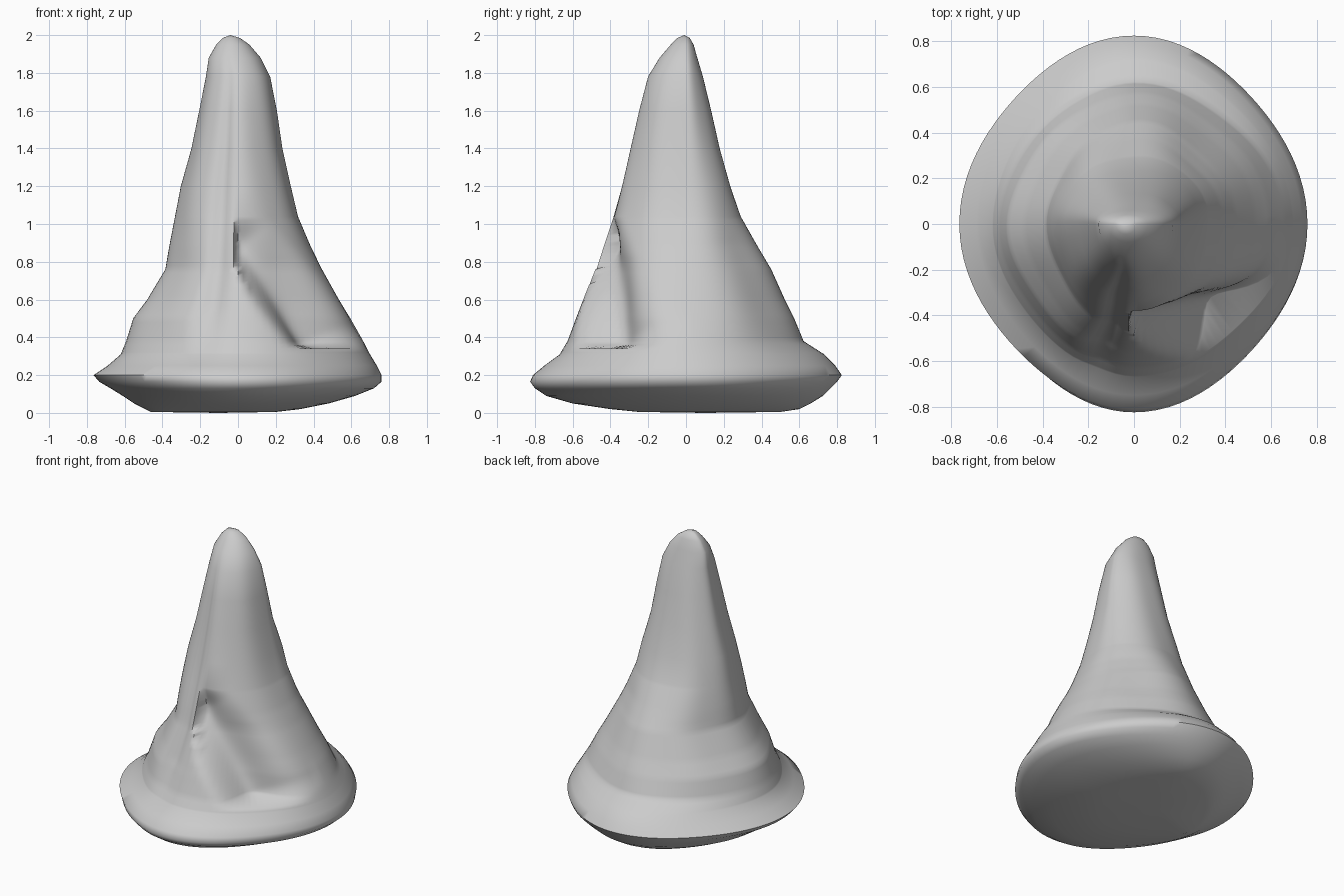
import bpy, bmesh, math

if "Cube" in bpy.data.objects:
    bpy.data.objects.remove(bpy.data.objects["Cube"])

# Profile rows: height, then reach to -x, +x, -y, +y
ROWS = [
    (0.005, 0.46, 0.20, 0.25, 0.50), (0.02, 0.49, 0.33, 0.40, 0.60),
    (0.05, 0.55, 0.48, 0.60, 0.66), (0.09, 0.61, 0.62, 0.74, 0.725),
    (0.13, 0.675, 0.72, 0.80, 0.765), (0.165, 0.735, 0.76, 0.825, 0.80),
    (0.20, 0.765, 0.76, 0.81, 0.825), (0.25, 0.69, 0.735, 0.75, 0.79),
    (0.31, 0.62, 0.70, 0.67, 0.73), (0.38, 0.59, 0.665, 0.63, 0.62),
    (0.50, 0.55, 0.60, 0.585, 0.57), (0.60, 0.475, 0.54, 0.545, 0.52),
    (0.76, 0.38, 0.45, 0.48, 0.45), (0.88, 0.36, 0.39, 0.44, 0.38),
    (1.04, 0.33, 0.32, 0.385, 0.29), (1.20, 0.30, 0.28, 0.335, 0.235),
    (1.40, 0.245, 0.235, 0.29, 0.18), (1.60, 0.205, 0.205, 0.245, 0.135),
    (1.78, 0.17, 0.17, 0.20, 0.09), (1.88, 0.155, 0.12, 0.14, 0.06),
    (1.95, 0.115, 0.06, 0.08, 0.04), (1.985, 0.08, 0.01, 0.045, 0.02),
]
SIDES = 96


def lerp_table(table, v):
    """Linear lookup of a row in a table sorted by its first column."""
    for a, b in zip(table, table[1:]):
        if v <= b[0]:
            t = (v - a[0]) / (b[0] - a[0])
            return [p + (q - p) * t for p, q in zip(a[1:], b[1:])]
    return list(table[-1][1:])


def dent_depth(x, z):
    """Depth of the hollow on the front right: a slanted valley with a ledge."""
    left = lerp_table([(0.33, 0.18), (0.77, 0.0), (1.04, -0.02)], max(z, 0.33))[0]
    if z < 0.35 or x < left:
        return 0.0
    ax, az, bx, bz = 0.03, 0.86, 0.45, 0.36
    dx, dz = bx - ax, bz - az
    t = max(0, min(1, ((x - ax) * dx + (z - az) * dz) / (dx * dx + dz * dz)))
    px, pz = x - ax - t * dx, z - az - t * dz
    w = max(0, 1 - math.hypot(px, pz) / (0.22 if px + pz > 0 else 0.16))
    return (0.10 + 0.06 * t) * w * w * (3 - 2 * w)


def fold(a, z):
    """Pinched corners low down and shallow cloth folds higher up."""
    fade = max(0, min(1, (z - 0.25) / 0.3, (1.9 - z) / 0.3))
    pinch = 0.045 * max(0, min(1, (1.1 - z) / 0.3))
    groove = math.exp(-((a - math.radians(254)) / 0.13) ** 2)
    bulge = math.exp(-((a - math.pi / 4) / 0.4) ** 2) * max(0, 1 - abs(z - 1.2) / 0.3)
    return (1 - pinch * math.sin(2 * a) ** 2 - fade * 0.06 * groove + 0.07 * bulge
            - fade * 0.012 * math.sin(7 * a + 2 * z))


heights = sorted({r[0] for r in ROWS} | {round(0.32 + 0.02 * i, 3) for i in range(37)})
bm = bmesh.new()
rings = []
for z in heights:
    xn, xp, yn, yp = lerp_table(ROWS, z)
    cx = (xp - xn) / 2 if z > 1.8 else 0
    hw = (xp + xn) / 2
    ring = []
    for i in range(SIDES):
        a = math.tau * i / SIDES
        c, s = math.cos(a), math.sin(a)
        rx = hw if z > 1.8 else (xp if c > 0 else xn)
        f = fold(a, z)
        x, y = cx + rx * c * f, (yp if s > 0 else yn) * s * f
        if y < 0:
            d, r = dent_depth(x, z), math.hypot(x, y)
            x, y = x * (1 - d / r), y * (1 - d / r)
        ring.append(bm.verts.new((x, y, z)))
    rings.append(ring)

# Skin, rounded tip and closed underside
for lo, hi in zip(rings, rings[1:]):
    for i in range(SIDES):
        j = (i + 1) % SIDES
        bm.faces.new((lo[i], lo[j], hi[j], hi[i]))
tip = bm.verts.new((-0.04, -0.01, 2.0))
base = bm.verts.new((-0.1, 0.1, 0.0))
for i in range(SIDES):
    j = (i + 1) % SIDES
    bm.faces.new((rings[-1][i], rings[-1][j], tip))
    bm.faces.new((rings[0][j], rings[0][i], base))
bmesh.ops.recalc_face_normals(bm, faces=bm.faces)

mesh = bpy.data.meshes.new("pointed_hat")
bm.to_mesh(mesh)
bm.free()
hat = bpy.data.objects.new("pointed_hat", mesh)
bpy.context.collection.objects.link(hat)
bpy.context.view_layer.objects.active = hat
hat.select_set(True)
bpy.ops.object.shade_smooth_by_angle(angle=math.radians(62))
